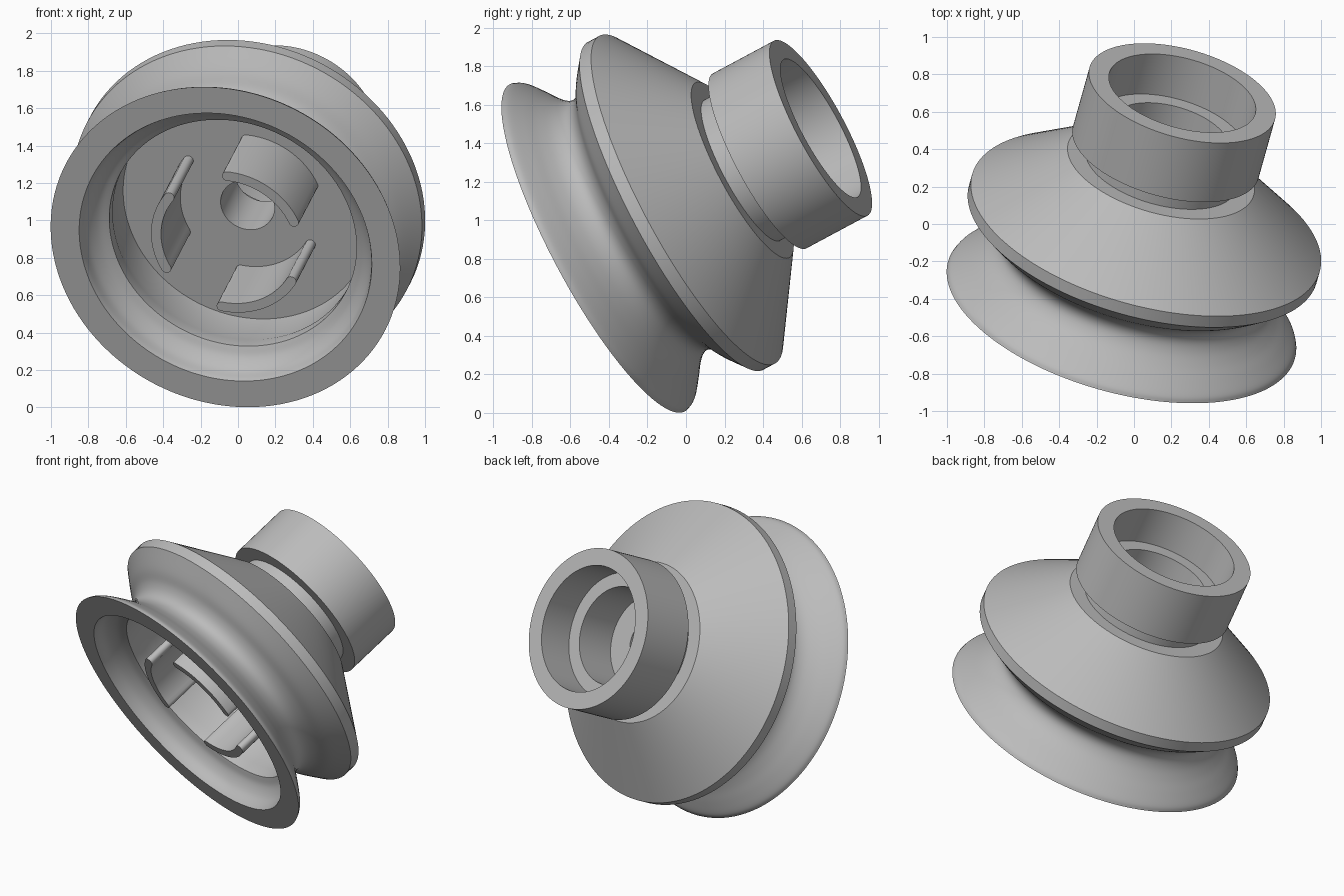
import bpy
import bmesh
import math
from mathutils import Matrix, Vector

default = bpy.data.objects.get("Cube")
if default:
    bpy.data.objects.remove(default, do_unlink=True)

# Single rubber-grey material
grey = bpy.data.materials.new("mid_grey")
grey.use_nodes = True
colour = (0.5, 0.5, 0.5, 1)
grey.diffuse_color = colour
grey.node_tree.nodes["Principled BSDF"].inputs["Base Color"].default_value = colour

# Tilted frame: local z runs from the lip plane to the collar
axis = Vector((0.24, 0.855, 0.458)).normalized()
side = Vector((axis.y, -axis.x, 0)).normalized()
up = axis.cross(side)
if up.z < 0:
    up.negate()
frame = Matrix((side, up, axis)).transposed().to_4x4()
frame.translation = (-0.067, -0.46, 0.857)


def finish(bm, name):
    bmesh.ops.transform(bm, matrix=frame, verts=bm.verts)
    bmesh.ops.recalc_face_normals(bm, faces=bm.faces)
    for face in bm.faces:
        face.smooth = True
    for edge in bm.edges:
        edge.smooth = edge.calc_face_angle(0) < math.radians(32)
    mesh = bpy.data.meshes.new(name)
    bm.to_mesh(mesh)
    bm.free()
    mesh.materials.append(grey)
    obj = bpy.data.objects.new(name, mesh)
    bpy.context.collection.objects.link(obj)
    return obj


def curve(points, steps=5):
    """Smooth path through (radius, height) points."""
    pts = [Vector(p) for p in points]
    ext = [2 * pts[0] - pts[1]] + pts + [2 * pts[-1] - pts[-2]]
    out = []
    for a, b, c, d in zip(ext, ext[1:], ext[2:], ext[3:]):
        for i in range(steps):
            t = i / steps
            out.append(0.5 * (2 * b + (c - a) * t + (2 * a - 5 * b + 4 * c - d) * t**2
                              + (3 * b - a - 3 * c + d) * t**3))
    return [tuple(p) for p in out] + [tuple(pts[-1])]


def lathe(name, profile, segments=128):
    """Revolve a closed (radius, height) profile round the axis."""
    bm = bmesh.new()
    rings = []
    for i in range(segments):
        a = math.tau * i / segments
        rings.append([bm.verts.new((r * math.cos(a), r * math.sin(a), h)) for r, h in profile])
    n = len(profile)
    for i in range(segments):
        near, far = rings[i], rings[(i + 1) % segments]
        for j in range(n):
            k = (j + 1) % n
            bm.faces.new((near[j], far[j], far[k], near[k]))
    return finish(bm, name)


def arc_tab(name, centre, inner=0.37, outer=0.425, front=0.06, base=0.495):
    """Curved upright wall with rounded ends."""
    mid, cap = (inner + outer) / 2, (outer - inner) / 2
    half = math.radians(37) - cap / mid
    outline = []
    for i in range(21):
        a = centre - half + 2 * half * i / 20
        outline.append((outer * math.cos(a), outer * math.sin(a)))
    for sign in (1, -1):
        a = centre + sign * half
        start = a if sign > 0 else a + math.pi
        for i in range(1, 8):
            b = start + math.pi * i / 8
            outline.append((mid * math.cos(a) + cap * math.cos(b),
                            mid * math.sin(a) + cap * math.sin(b)))
        if sign > 0:
            for i in range(21):
                a = centre + half - 2 * half * i / 20
                outline.append((inner * math.cos(a), inner * math.sin(a)))
    bm = bmesh.new()
    face = bm.faces.new([bm.verts.new((x, y, front)) for x, y in outline])
    grown = bmesh.ops.extrude_face_region(bm, geom=[face], use_keep_orig=True)
    moved = [v for v in grown["geom"] if isinstance(v, bmesh.types.BMVert)]
    bmesh.ops.translate(bm, verts=moved, vec=(0, 0, base - front))
    return finish(bm, name)


# Bellows: flared lip, waist, rim, cone, neck, then the bore and cavity
outside = curve([(0.963, 0), (0.945, 0.032), (0.882, 0.085), (0.815, 0.137), (0.763, 0.19),
                 (0.737, 0.245), (0.745, 0.295), (0.785, 0.342), (0.86, 0.39), (0.965, 0.475)])
hub = [(0.965, 0.545), (0.515, 0.88), (0.415, 0.88), (0.415, 0.985),
       (0.315, 0.985), (0.315, 0.82), (0.148, 0.82), (0.148, 0.49)]
cavity = [(0.685, 0.49), (0.7, 0.31), (0.681, 0.24)]
inside = curve([(0.681, 0.165), (0.735, 0.135), (0.78, 0.08), (0.8, 0.015)])
lathe("bellows_body", outside + hub + cavity + inside + [(0.806, 0)])

# Stepped mounting collar
lathe("collar", [(0.315, 0.985), (0.515, 0.985), (0.515, 1.355),
                 (0.405, 1.355), (0.405, 1.105), (0.315, 1.105)])

# Three support tabs standing on the cavity floor
for i in range(3):
    arc_tab(f"support_tab_{i + 1}", math.radians(50.5 + 120 * i))
